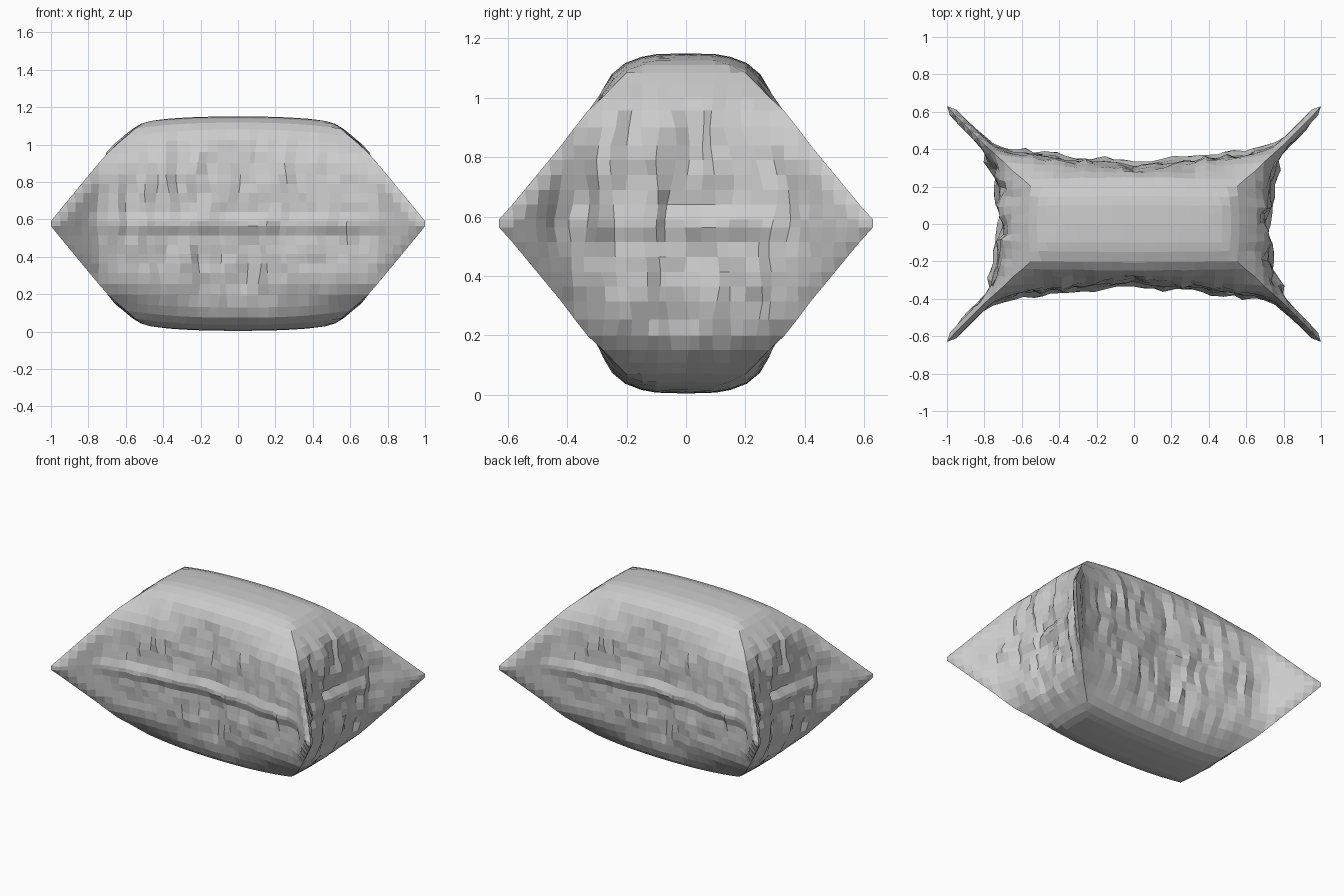
import bpy, bmesh, math
from mathutils import Vector, noise

if "Cube" in bpy.data.objects:
    bpy.data.objects.remove(bpy.data.objects["Cube"])

NX, NY = 40, 28          # cloth grid of each panel
MID = 0.577              # seam height

# Ring profile from seam to crown: ring, z, half depth, half width, corner x, corner y
PROFILE = [
    (0, 0.59, 0.33, 0.735, 1.00, 0.63),
    (1, 0.64, 0.31, 0.715, 0.96, 0.585),
    (5, 0.84, 0.302, 0.705, 0.795, 0.42),
    (7, 0.96, 0.29, 0.685, 0.695, 0.33),
    (8, 1.025, 0.277, 0.655, 0.645, 0.28),
    (9, 1.08, 0.25, 0.61, 0.595, 0.24),
    (10, 1.117, 0.205, 0.565, 0.55, 0.20),
    (11, 1.138, 0.15, 0.52, 0.51, 0.145),
    (12, 1.147, 0.10, 0.47, 0.47, 0.10),
    (14, 1.15, 0.0, 0.37, 0.37, 0.0),
]


def ring(m):
    for a, b in zip(PROFILE, PROFILE[1:]):
        if m <= b[0]:
            f = (m - a[0]) / (b[0] - a[0])
            return [p + (q - p) * f for p, q in zip(a[1:], b[1:])]


def along(points, f):
    """Point at a fraction of a polyline's length."""
    lens = [math.dist(p, q) for p, q in zip(points, points[1:])]
    d = f * sum(lens)
    for p, q, l in zip(points, points[1:], lens):
        if l > 1e-6 and d <= l + 1e-6:
            return p[0] + (q[0] - p[0]) * d / l, p[1] + (q[1] - p[1]) * d / l
        d -= l
    return points[-1]


def cloth_point(i, j, up):
    dx, dy = min(i, NX - i), min(j, NY - j)
    m = min(dx, dy)
    z, hy, hx, cx, cy = ring(m)
    sx = 1 if i >= NX / 2 else -1
    sy = 1 if j >= NY / 2 else -1
    # junction where the body meets the pinched corner fin
    jx, jy = min(cx, hx + 0.06), min(cy, hy + 0.09)
    length = math.dist((jx, jy), (cx, cy))
    o = 0.02 * min(1, length / 0.1)
    e = min(0.045, length * 0.5) / max(length, 1e-6)
    ex, ey = cx + (jx - cx) * e, cy + (jy - cy) * e
    long_side = dy <= dx
    if long_side:
        f = abs(i - NX / 2) / (NX / 2 - m)
        path = [(0, hy), (jx * 0.45, hy + (jy - hy) * 0.4),
                (jx * 0.85, hy + (jy - hy) * 0.8), (jx - o, jy + o),
                (ex - o * 0.8, ey + o * 0.8), (cx, cy)]
    else:
        f = abs(j - NY / 2) / (NY / 2 - m)
        path = [(hx, 0), (hx + (jx - hx) * 0.3, jy * 0.5),
                (hx + (jx - hx) * 0.6, jy * 0.8), (jx + o, jy - o),
                (ex + o * 0.8, ey - o * 0.8), (cx, cy)]
    x, y = along(path, f)
    x, y = x * sx, y * sy
    # crown droops towards the ends
    z -= 0.035 * min(1, (abs(x) / 0.57) ** 2.5) * min(1, max(0, (z - 0.95) / 0.12))
    z = z if up else 2 * MID - z
    # vertical gathers on the four sides
    w = min(1, max(0, (9.5 - m) / 3)) * min(1, max(0, (0.85 - f) / 0.25))
    t = x * sy if long_side else -y * sx
    n = noise.noise(Vector((t * 15, z * 4, 3.3 if long_side else 8.1)))
    k = noise.noise(Vector((t * 13 + 5, z * 5, 6.7)))
    fine = noise.noise(Vector((t * 31, z * 11, 1.7)))
    push, slide = w * (0.024 * n + 0.018 * fine), w * 0.035 * k
    if long_side:
        y += push * sy
        x += slide * sy
    else:
        x += push * sx * 1.4
        y -= slide * sx
    return x, y, z


bm = bmesh.new()
edges = []
for up in (True, False):
    # one gathered panel
    g = [[bm.verts.new(cloth_point(i, j, up)) for j in range(NY + 1)]
         for i in range(NX + 1)]
    for i in range(NX):
        for j in range(NY):
            a, b, c, d = g[i][j], g[i + 1][j], g[i + 1][j + 1], g[i][j + 1]
            di, dj = min(i, NX - 1 - i), min(j, NY - 1 - j)
            if di == dj and di < 10:
                # folded squares along the corner fins
                if (i < NX / 2) == (j < NY / 2):
                    bm.faces.new((a, b, c))
                    bm.faces.new((a, c, d))
                else:
                    bm.faces.new((a, b, d))
                    bm.faces.new((b, c, d))
            else:
                bm.faces.new((a, b, c, d))
    edges.append([g[i][0] for i in range(NX)] + [g[NX][j] for j in range(NY)]
                 + [g[i][NY] for i in range(NX, 0, -1)] + [g[0][j] for j in range(NY, 0, -1)])

# seam strip joining the two panels
top, bot = edges
for k in range(len(top)):
    n = (k + 1) % len(top)
    bm.faces.new((top[k], top[n], bot[n], bot[k]))
bmesh.ops.recalc_face_normals(bm, faces=bm.faces)

mesh = bpy.data.meshes.new("pillow")
bm.to_mesh(mesh)
bm.free()
pillow = bpy.data.objects.new("pillow", mesh)
bpy.context.collection.objects.link(pillow)
